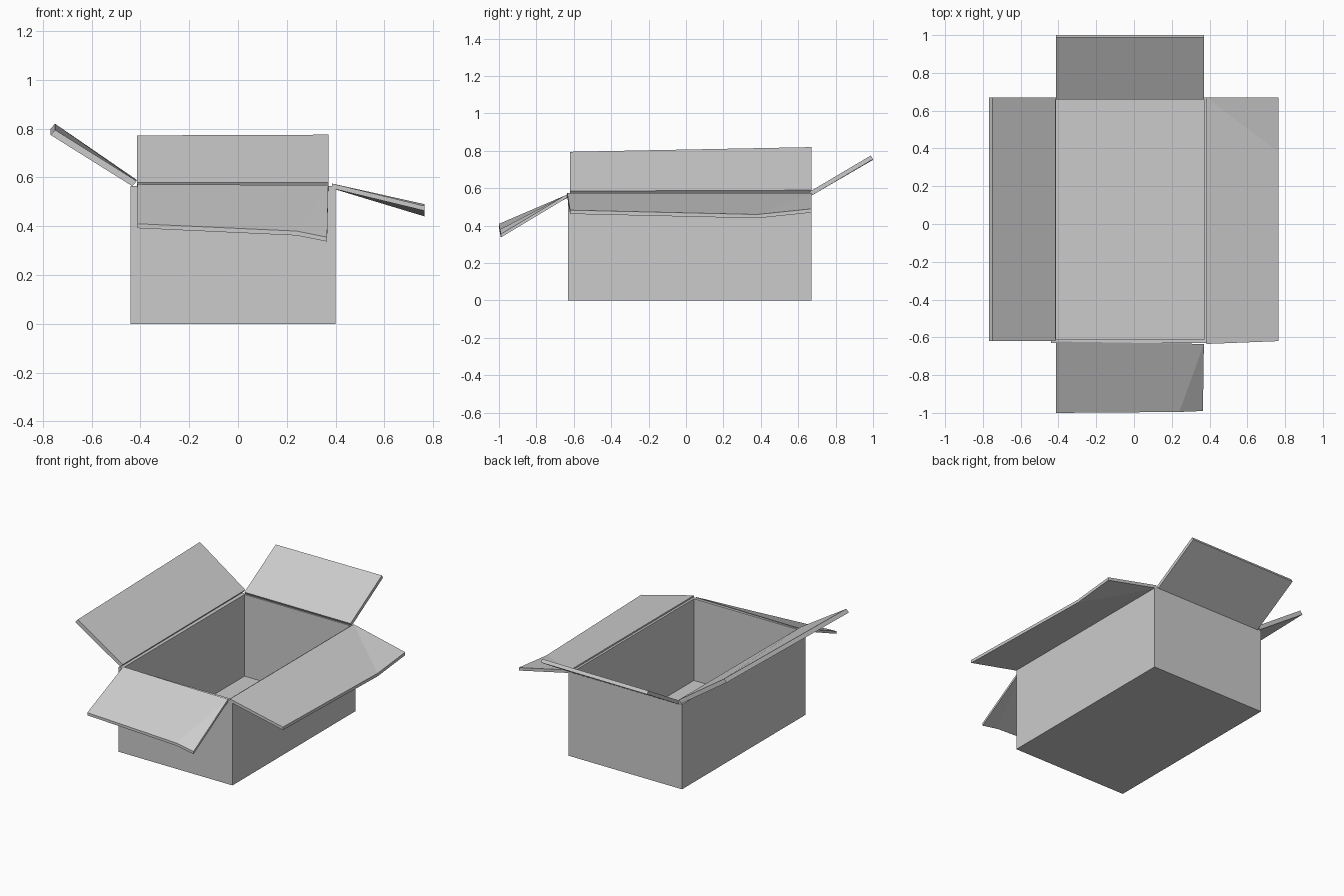
import bpy
import bmesh
from mathutils import Vector

if "Cube" in bpy.data.objects:
    bpy.data.objects.remove(bpy.data.objects["Cube"], do_unlink=True)

card = bpy.data.materials.new("grey card")
card.use_nodes = True
card.diffuse_color = (0.6, 0.6, 0.6, 1)
card.node_tree.nodes["Principled BSDF"].inputs["Base Color"].default_value = (0.6, 0.6, 0.6, 1)


def finish(name, bm):
    bmesh.ops.recalc_face_normals(bm, faces=bm.faces)
    mesh = bpy.data.meshes.new(name)
    bm.to_mesh(mesh)
    bm.free()
    mesh.materials.append(card)
    bpy.context.collection.objects.link(bpy.data.objects.new(name, mesh))


def extrude(bm, faces, offset):
    new = bmesh.ops.extrude_face_region(bm, geom=faces)["geom"]
    verts = [v for v in new if isinstance(v, bmesh.types.BMVert)]
    bmesh.ops.translate(bm, verts=verts, vec=Vector(offset))


def rectangle(x0, x1, y0, y1, z):
    return [(x0, y0, z), (x1, y0, z), (x1, y1, z), (x0, y1, z)]


def flap(name, points, offset, crease=None):
    """Sheet through the points, split along an optional crease, thickened by offset."""
    bm = bmesh.new()
    verts = [bm.verts.new(p) for p in points]
    face = bm.faces.new(verts)
    if crease:
        bmesh.utils.face_split(face, verts[crease[0]], verts[crease[1]])
    extrude(bm, bm.faces[:], offset)
    finish(name, bm)


# Open box body: outer shell joined to the inner shell by the rim
RIM, FLOOR = 0.565, 0.02
bm = bmesh.new()
loops = [[bm.verts.new(p) for p in rectangle(*r)] for r in (
    (-0.44, 0.40, -0.63, 0.67, 0),
    (-0.44, 0.40, -0.63, 0.67, RIM),
    (-0.412, 0.37, -0.612, 0.658, RIM),
    (-0.412, 0.37, -0.612, 0.658, FLOOR))]
bm.faces.new(loops[0])
bm.faces.new(loops[-1])
for a, b in zip(loops, loops[1:]):
    for i in range(4):
        j = (i + 1) % 4
        bm.faces.new((a[i], a[j], b[j], b[i]))
finish("box_body", bm)

# Raised flap on the right side
flap("right_flap",
     [(-0.415, -0.62, 0.585), (-0.415, 0.67, 0.59), (-0.75, 0.67, 0.82), (-0.75, -0.62, 0.795)],
     (-0.018, 0, -0.021))

# Drooping flap on the left side, with a bent back corner
flap("left_flap",
     [(0.385, -0.635, 0.575), (0.765, -0.62, 0.483), (0.765, 0.38, 0.46),
      (0.765, 0.67, 0.49), (0.385, 0.67, 0.575)],
     (0, 0, -0.02), crease=(2, 4))

# Drooping front flap, with a bent left corner
flap("front_flap",
     [(-0.412, -0.622, 0.572), (-0.412, -1.0, 0.41), (0.24, -0.995, 0.38),
      (0.365, -0.99, 0.355), (0.37, -0.635, 0.568)],
     (0, 0, -0.018), crease=(2, 4))

# Raised back flap
flap("back_flap",
     [(-0.413, 0.658, 0.58), (0.37, 0.658, 0.58), (0.37, 0.988, 0.775), (-0.413, 0.988, 0.772)],
     (0.0, 0.012, -0.02))
